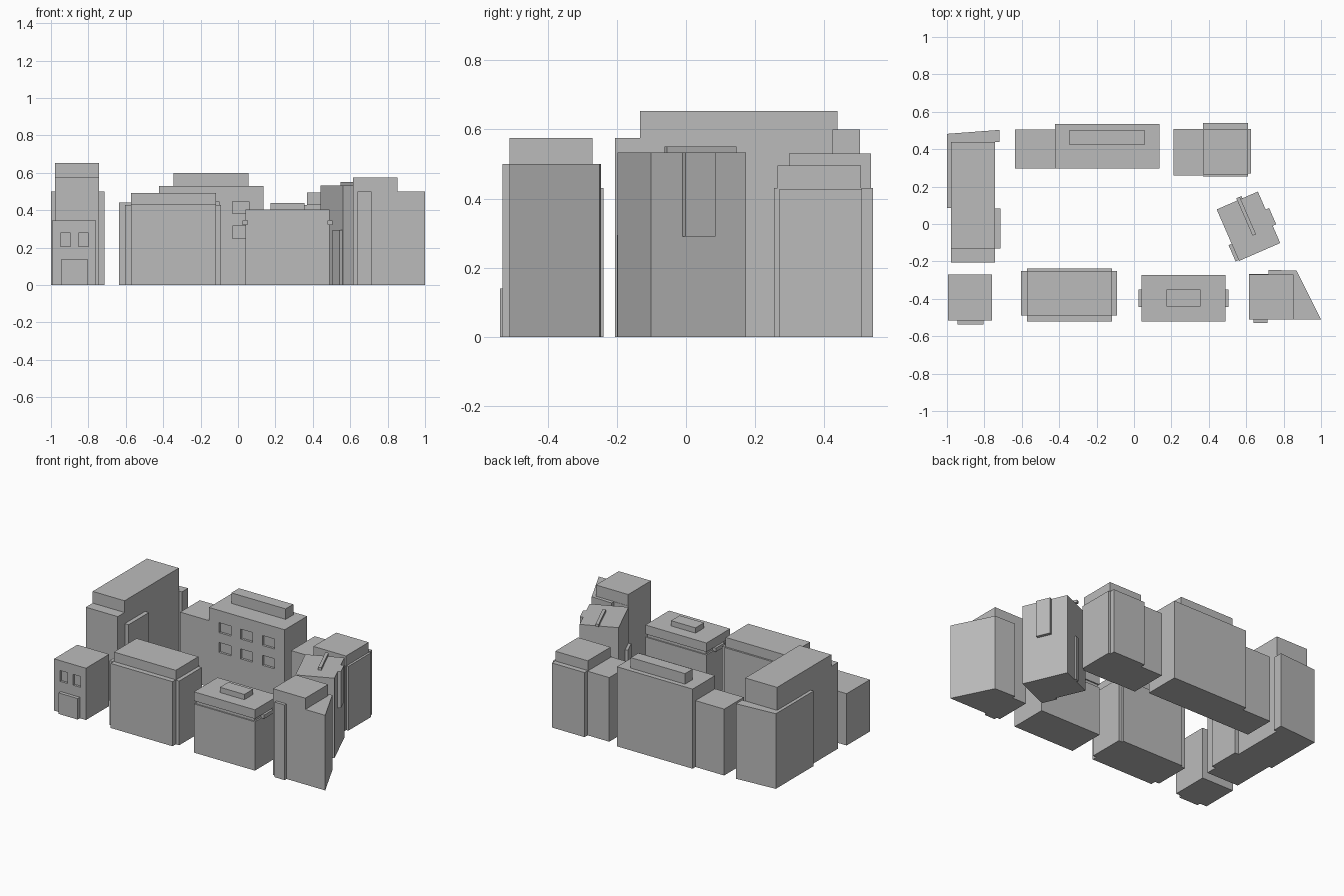
import bpy
import bmesh
from math import radians
from mathutils import Matrix

cube = bpy.data.objects.get("Cube")
if cube:
    bpy.data.objects.remove(cube, do_unlink=True)

# One plain grey for the whole block
GREY = (0.5, 0.5, 0.5, 1.0)
mat = bpy.data.materials.new("plain_grey")
mat.use_nodes = True
mat.diffuse_color = GREY
mat.node_tree.nodes["Principled BSDF"].inputs["Base Color"].default_value = GREY


def prism(name, outline, z0, z1):
    """Extrude a counter-clockwise plan outline from z0 to z1."""
    bm = bmesh.new()
    base = bm.faces.new([bm.verts.new((x, y, z0)) for x, y in outline])
    ext = bmesh.ops.extrude_face_region(bm, geom=[base])
    top = [v for v in ext["geom"] if isinstance(v, bmesh.types.BMVert)]
    bmesh.ops.translate(bm, verts=top, vec=(0, 0, z1 - z0))
    bmesh.ops.recalc_face_normals(bm, faces=bm.faces)
    mesh = bpy.data.meshes.new(name)
    bm.to_mesh(mesh)
    bm.free()
    mesh.materials.append(mat)
    obj = bpy.data.objects.new(name, mesh)
    bpy.context.scene.collection.objects.link(obj)
    return obj


def box(name, x0, x1, y0, y1, z0, z1):
    return prism(name, [(x0, y0), (x1, y0), (x1, y1), (x0, y1)], z0, z1)


def cut_window(wall, x, y, z, width, height, depth=0.015):
    """Recess a window into a wall that faces the front at y."""
    cutter = box("window_cutter", x - width / 2, x + width / 2,
                 y - 0.02, y + depth, z - height / 2, z + height / 2)
    cutter.hide_render = True
    mod = wall.modifiers.new("window", 'BOOLEAN')
    mod.operation = 'DIFFERENCE'
    mod.solver = 'EXACT'
    mod.object = cutter
    bpy.context.view_layer.objects.active = wall
    bpy.ops.object.modifier_apply(modifier=mod.name)
    bpy.data.objects.remove(cutter, do_unlink=True)


# Small house with a door and two windows
house = box("small_house", -0.995, -0.76, -0.515, -0.27, 0, 0.345)
for x in (-0.923, -0.827):
    cut_window(house, x, -0.515, 0.243, 0.054, 0.072)
box("small_house_door", -0.945, -0.805, -0.538, -0.515, 0, 0.14)

# Front block: deep body, wider flanks, set-back roof slab
box("front_block_body", -0.573, -0.117, -0.522, -0.238, 0, 0.43)
box("front_block_flanks", -0.605, -0.092, -0.488, -0.25, 0, 0.428)
box("front_block_roof", -0.573, -0.117, -0.488, -0.25, 0.43, 0.493)

# Shop with a shallow groove, side ledges and a roof hatch
box("shop_body", 0.04, 0.49, -0.522, -0.272, 0, 0.325)
box("shop_groove", 0.05, 0.48, -0.514, -0.28, 0.325, 0.345)
box("shop_cap", 0.04, 0.49, -0.522, -0.272, 0.345, 0.405)
box("shop_ledges", 0.025, 0.505, -0.445, -0.35, 0.32, 0.345)
box("shop_roof_hatch", 0.175, 0.355, -0.44, -0.35, 0.405, 0.44)

# Wedge-shaped corner building
prism("corner_building_body",
      [(0.615, -0.51), (1.0, -0.51), (0.87, -0.25), (0.72, -0.245),
       (0.72, -0.268), (0.615, -0.268)], 0, 0.5)
box("corner_building_top", 0.615, 0.853, -0.51, -0.27, 0.5, 0.575)
box("corner_building_pilaster", 0.64, 0.715, -0.53, -0.51, 0, 0.5)

# Turned building with a roof fin and wall plates
turned = [
    box("turned_building_body", -0.12, 0.12, -0.15, 0.15, 0, 0.533),
    box("turned_building_roof_fin", 0.0, 0.02, -0.055, 0.163, 0.533, 0.55),
    box("turned_building_bay", 0.12, 0.14, -0.05, 0.045, 0.29, 0.533),
    box("turned_building_side_door", -0.138, -0.12, -0.145, -0.05, 0, 0.295),
    box("turned_building_back_door", 0.0, 0.03, 0.15, 0.163, 0, 0.295),
]
turn = Matrix.Translation((0.612, -0.012, 0)) @ Matrix.Rotation(radians(23.5), 4, 'Z')
for part in turned:
    part.data.transform(turn)

# Back right block with a low wing
box("back_right_body", 0.37, 0.61, 0.255, 0.54, 0, 0.43)
box("back_right_flank", 0.5, 0.625, 0.27, 0.508, 0, 0.428)
box("back_right_roof", 0.37, 0.61, 0.265, 0.505, 0.43, 0.495)
box("back_right_wing", 0.21, 0.37, 0.258, 0.508, 0, 0.427)

# Long back hall with a grid of windows
hall = box("back_hall_body", -0.423, 0.135, 0.298, 0.535, 0, 0.53)
for x in (-0.305, -0.145, 0.015):
    for z in (0.283, 0.415):
        cut_window(hall, x, 0.298, z, 0.088, 0.066)
box("back_hall_roof_box", -0.345, 0.055, 0.423, 0.503, 0.53, 0.6)
box("back_hall_wing", -0.635, -0.423, 0.298, 0.505, 0, 0.442)

# Tall long building with a raised roof, side bay and rear annex
box("tall_building_body", -0.978, -0.743, -0.205, 0.438, 0, 0.575)
box("tall_building_top", -0.978, -0.743, -0.133, 0.438, 0.575, 0.653)
box("tall_building_side_bay", -0.743, -0.715, -0.13, 0.083, 0, 0.5)
prism("tall_building_annex",
      [(-1.0, 0.085), (-0.76, 0.085), (-0.76, 0.438), (-0.72, 0.438),
       (-0.72, 0.503), (-1.0, 0.482)], 0, 0.5)
